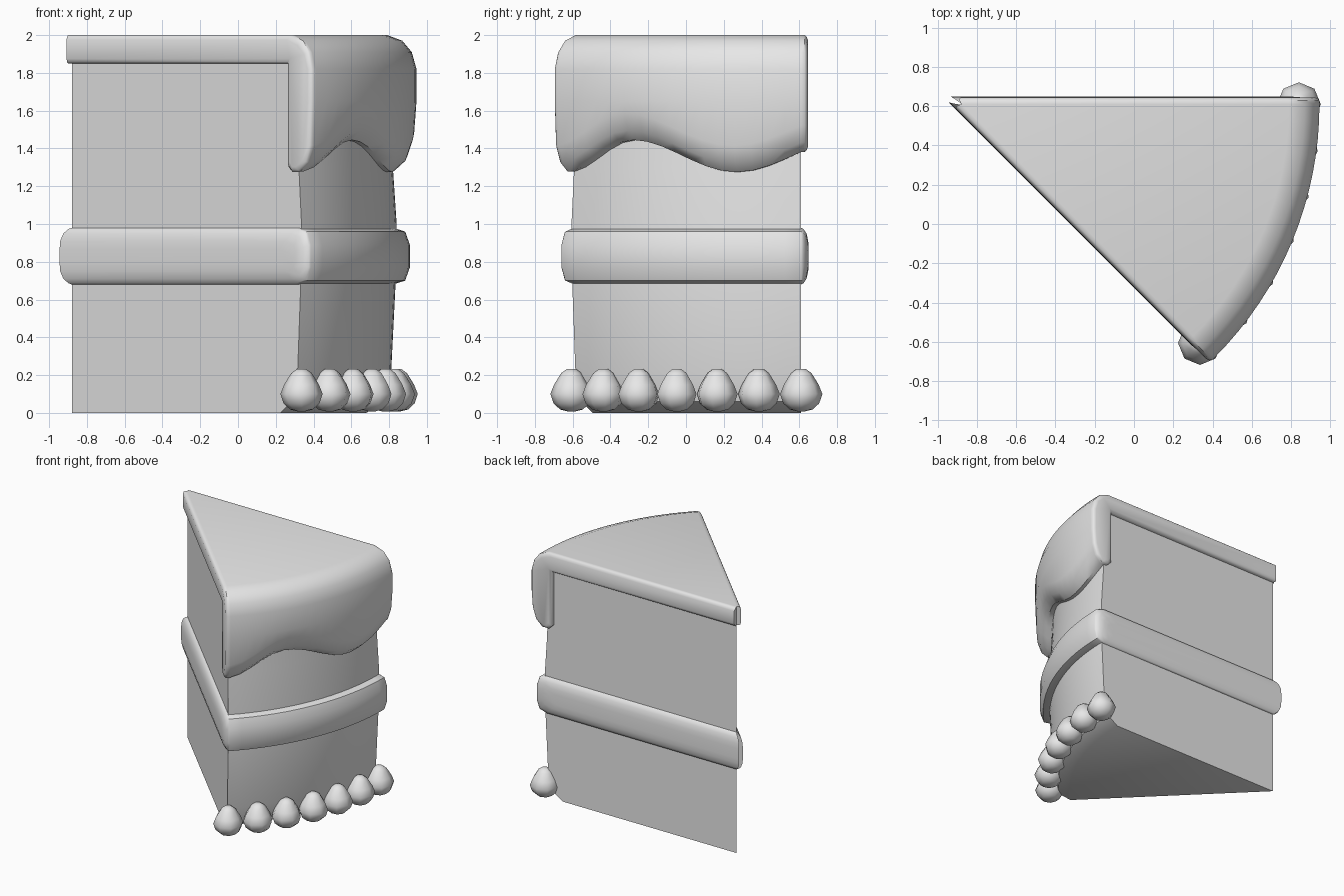
import bpy
import bmesh
from math import sin, cos, pi, radians

cube = bpy.data.objects.get("Cube")
if cube:
    bpy.data.objects.remove(cube, do_unlink=True)

APEX = (-0.88, 0.61)   # tip of the slice
SPAN = 45              # slice angle in degrees
STEPS = 16

grey = bpy.data.materials.new("plain_grey")
grey.use_nodes = True
grey.diffuse_color = (0.8, 0.8, 0.8, 1)
grey.node_tree.nodes["Principled BSDF"].inputs["Base Color"].default_value = (0.8, 0.8, 0.8, 1)


def loft(name, rings, angle=40):
    """Bridge a list of equal-length rings and cap both ends."""
    bm = bmesh.new()
    loops = [[bm.verts.new(p) for p in ring] for ring in rings]
    n = len(loops[0])
    for a, b in zip(loops, loops[1:]):
        for i in range(n):
            j = (i + 1) % n
            bm.faces.new((a[i], a[j], b[j], b[i]))
    bm.faces.new(loops[0][::-1])
    bm.faces.new(loops[-1])
    bmesh.ops.remove_doubles(bm, verts=bm.verts, dist=0.0005)
    bmesh.ops.recalc_face_normals(bm, faces=bm.faces)
    mesh = bpy.data.meshes.new(name)
    bm.to_mesh(mesh)
    bm.free()
    mesh.materials.append(grey)
    obj = bpy.data.objects.new(name, mesh)
    bpy.context.collection.objects.link(obj)
    bpy.ops.object.select_all(action="DESELECT")
    obj.select_set(True)
    bpy.context.view_layer.objects.active = obj
    bpy.ops.object.shade_smooth_by_angle(angle=radians(angle))
    return obj


def wedge(name, outline, ends=()):
    """Sweep outline(degrees, inset, tip) round the tip.
    ends: (offset out of the cut face, inset, tip radius) layers."""
    layers = [(SPAN, -d, s, t) for d, s, t in reversed(ends)]
    layers += [(SPAN * (1 - i / STEPS), 0, 0, 0) for i in range(STEPS + 1)]
    layers += [(0, d, s, t) for d, s, t in ends]
    rings = []
    for deg, off, inset, tip in layers:
        c, s = cos(radians(-deg)), sin(radians(-deg))
        rings.append([(APEX[0] + r * c - off * s, APEX[1] + r * s + off * c, z)
                      for r, z in outline(deg, inset, tip)])
    return loft(name, rings)


# Sponge: plain wedge with a slightly barrelled outer wall
def sponge(deg, inset, tip):
    return [(tip, 0), (1.56, 0), (1.65, 0.06), (1.69, 0.2), (1.715, 0.7),
            (1.72, 1.0), (1.70, 1.3), (1.68, 1.9), (tip, 1.9)]


# Icing: L-shaped section with a wavy dripping hem
def hem(deg):
    phase = (deg - 11.4) / 19.6 if deg < 31 else 1 + (deg - 31) / 15
    return 1.36 - 0.085 * cos(pi * phase)


def icing(deg, s, tip):
    h = hem(deg)
    return [(tip, 1.85 + s), (1.64 + s, 1.85 + s), (1.64 + s, h + 0.03 + s),
            (1.67 + s / 2, h + s), (1.73 - s, h + s), (1.785 - s, h + 0.05 + s / 2),
            (1.815 - s, h + 0.14), (1.825 - s, 1.65), (1.825 - s, 1.82),
            (1.80 - s, 1.91 - s / 2), (1.75 - s, 1.97 - s), (1.67 - s, 2 - s), (tip, 2 - s)]


# Filling: rounded band bulging from every side
def filling(deg, s, tip):
    return [(tip, 0.68 + s), (1.70 - s, 0.68 + s), (1.765 - s, 0.70 + s),
            (1.79 - s, 0.77 + s / 2), (1.79 - s, 0.89 - s / 2),
            (1.765 - s, 0.96 - s), (1.70 - s, 0.98 - s), (tip, 0.98 - s)]


wedge("sponge", sponge)
wedge("icing", icing, [(0.018, 0, -0.008), (0.028, 0.008, -0.008), (0.035, 0.025, -0.004)])
wedge("filling", filling, [(0.012, 0.006, -0.012), (0.028, 0.03, -0.035),
                           (0.037, 0.07, -0.05), (0.039, 0.11, -0.052)])

# Piped drops along the base of the outer wall
DROP = [(0.02, 0.008), (0.06, 0.018), (0.095, 0.05), (0.112, 0.1),
        (0.092, 0.15), (0.055, 0.21), (0.025, 0.232)]
for k in range(7):
    a = radians(-SPAN * k / 6)
    x, y = APEX[0] + 1.72 * cos(a), APEX[1] + 1.72 * sin(a)
    loft("piped_drop_%d" % (k + 1),
         [[(x + r * cos(pi * i / 4 + a), y + r * sin(pi * i / 4 + a), z) for i in range(8)]
          for r, z in DROP], 60)
